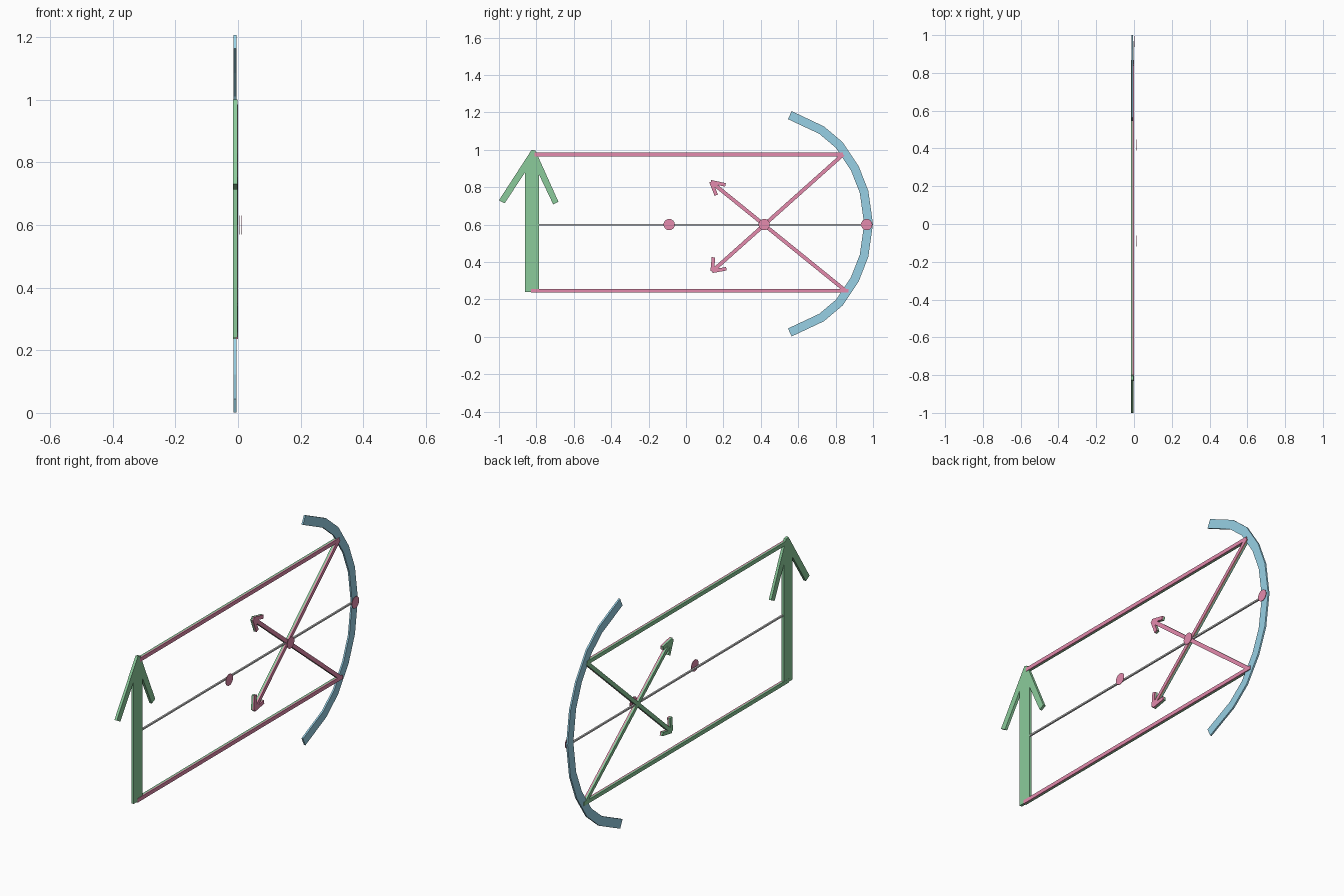
import bpy
import bmesh
from mathutils import Vector

if "Cube" in bpy.data.objects:
    bpy.data.objects.remove(bpy.data.objects["Cube"])


def material(name, rgb):
    mat = bpy.data.materials.new(name)
    mat.use_nodes = True
    mat.diffuse_color = (*rgb, 1)
    mat.node_tree.nodes["Principled BSDF"].inputs["Base Color"].default_value = (*rgb, 1)
    return mat


GREEN = material("leaf green", (0.26, 0.60, 0.33))
BLUE = material("mirror blue", (0.31, 0.63, 0.78))
PINK = material("ray pink", (0.78, 0.26, 0.42))
GREY = material("axis grey", (0.60, 0.60, 0.60))
ORANGE = material("stripe orange", (0.75, 0.36, 0.12))


def prism(name, outlines, x0, x1, mats, cuts=(), rule=None):
    """Extrude flat (y, z) outlines from x0 to x1, cut the rim at x, and colour faces by rule."""
    bm = bmesh.new()
    for outline in outlines:
        base = bm.faces.new([bm.verts.new((x0, p[0], p[1])) for p in outline])
        top = bmesh.ops.extrude_face_region(bm, geom=[base])["geom"]
        verts = [g for g in top if isinstance(g, bmesh.types.BMVert)]
        bmesh.ops.translate(bm, verts=verts, vec=(x1 - x0, 0, 0))
    for x in cuts:
        bmesh.ops.bisect_plane(bm, geom=bm.verts[:] + bm.edges[:] + bm.faces[:], dist=0.00001,
                               plane_co=(x, 0, 0), plane_no=(1, 0, 0))
    bmesh.ops.recalc_face_normals(bm, faces=bm.faces)
    bm.normal_update()
    if rule:
        for face in bm.faces:
            face.material_index = rule(face)
    mesh = bpy.data.meshes.new(name)
    bm.to_mesh(mesh)
    bm.free()
    for mat in mats:
        mesh.materials.append(mat)
    obj = bpy.data.objects.new(name, mesh)
    bpy.context.collection.objects.link(obj)


def bar(a, b, width):
    """Rectangle outline along the line from a to b."""
    a, b = Vector(a), Vector(b)
    side = (b - a).normalized().orthogonal() * width / 2
    return [a + side, b + side, b - side, a - side]


def ray(name, outlines, striped=False):
    """Light ray: pink on one broad side, green on the other, banded around the rim."""
    def rule(face):
        x = face.calc_center_median().x
        if striped and face.normal.z < -0.1 and -0.011 < x < -0.003:
            return 2 if x > -0.007 else 3
        return 0 if x > -0.007 else 1
    cuts = (-0.011, -0.007, -0.003) if striped else (-0.007,)
    mats = [PINK, GREEN, ORANGE, BLUE] if striped else [PINK, GREEN]
    prism(name, outlines, -0.0165, 0.0, mats, cuts, rule)


# Large upright arrow
prism("object_arrow", [[
    (-0.86, 0.24), (-0.787, 0.24), (-0.787, 0.87), (-0.71, 0.708), (-0.682, 0.722),
    (-0.805, 0.995), (-0.825, 1.0), (-1.0, 0.73), (-0.97, 0.713), (-0.86, 0.88),
]], -0.016, -0.002, [GREEN])

# Faceted curved mirror, built from its upper half
half = [(0.555, 1.185), (0.725, 1.105), (0.82, 1.025), (0.903, 0.90), (0.952, 0.775)]
path = [Vector(p) for p in half + [(0.976, 0.604)] + [(y, 1.208 - z) for y, z in reversed(half)]]
outer, inner = [], []
for i, p in enumerate(path):
    along = (path[min(i + 1, len(path) - 1)] - path[max(i - 1, 0)]).normalized()
    normal = Vector((-along.y, along.x)) * 0.0235
    outer.append(p + normal)
    inner.append(p - normal)
prism("curved_mirror", [outer + inner[::-1]], -0.014, -0.005, [BLUE])

# Optical axis
prism("optical_axis", [bar((-0.79, 0.6), (0.97, 0.6), 0.008)], -0.012, -0.003, [GREY])

# Parallel rays running to the mirror
ray("upper_parallel_ray", [bar((-0.81, 0.975), (0.84, 0.975), 0.02)])
ray("lower_parallel_ray", [bar((-0.83, 0.246), (0.868, 0.246), 0.02)])

# Reflected rays with open arrowheads
for name, start, tip, barbs, striped in (
    ("descending_ray", (0.84, 0.975), (0.14, 0.35), [(0.147, 0.425), (0.216, 0.364)], True),
    ("ascending_ray", (0.857, 0.243), (0.133, 0.829), [(0.211, 0.812), (0.162, 0.757)], False),
):
    ray(name, [bar(start, tip, 0.02)], striped)
    ray(name + "_head", [bar(tip, end, 0.019) for end in barbs])

# Marker discs on the axis
for name, x, y in (("centre_marker", 0.012, -0.09), ("focus_marker", 0.012, 0.418),
                   ("vertex_marker", 0.004, 0.966)):
    bpy.ops.mesh.primitive_cylinder_add(vertices=32, radius=0.03, depth=0.002,
                                        location=(x, y, 0.6), rotation=(0, 1.5708, 0))
    disc = bpy.context.object
    disc.name = name
    disc.data.materials.append(PINK)
